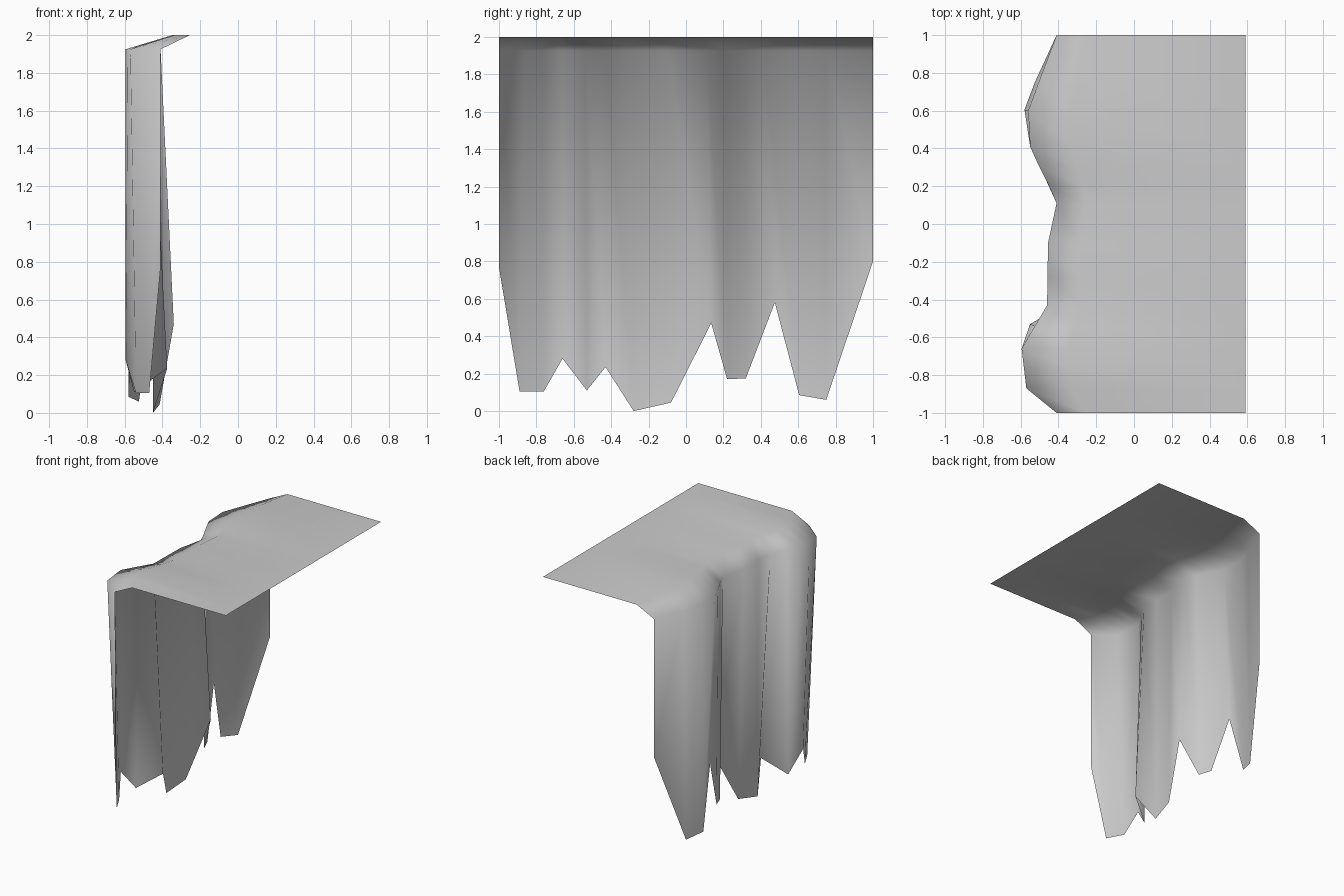
import bpy
import bmesh

cube = bpy.data.objects.get("Cube")
if cube:
    bpy.data.objects.remove(cube, do_unlink=True)

# One flat grey for the cloth
cloth = bpy.data.materials.new("cloth grey")
cloth.use_nodes = True
GREY = (0.6, 0.6, 0.6, 1)
cloth.diffuse_color = GREY
cloth.node_tree.nodes["Principled BSDF"].inputs["Base Color"].default_value = GREY

TOP, BACK_X = 2.0, 0.59

# Pleats, front to back: rim y, rim x, hem y, hem x, hem z
PLEATS = [
    (-1.00, -0.41, -1.00, -0.41, 0.77),
    (-0.87, -0.57, -0.89, -0.47, 0.105),
    (-0.76, -0.583, -0.76, -0.54, 0.105),
    (-0.66, -0.595, -0.66, -0.595, 0.28),
    (-0.54, -0.525, -0.53, -0.55, 0.11),
    (-0.43, -0.46, -0.43, -0.375, 0.235),
    (-0.28, -0.458, -0.28, -0.45, 0.0),
    (-0.10, -0.455, -0.08, -0.415, 0.045),
    (0.11, -0.41, 0.135, -0.34, 0.47),
    (0.20, -0.45, 0.22, -0.46, 0.17),
    (0.31, -0.505, 0.32, -0.50, 0.175),
    (0.41, -0.55, 0.475, -0.55, 0.58),
    (0.60, -0.56, 0.605, -0.58, 0.085),
    (0.75, -0.505, 0.75, -0.525, 0.06),
    (1.00, -0.41, 1.00, -0.41, 0.80),
]

# Each pleat is one strip: back of the shelf, shelf edge, rim, hem
bm = bmesh.new()
columns = []
for rim_y, rim_x, hem_y, hem_x, hem_z in PLEATS:
    edge_x = rim_x * 0.5 - 0.05
    points = [(BACK_X, rim_y, TOP), (edge_x, rim_y, TOP),
              (rim_x, rim_y, 1.925), (hem_x, hem_y, hem_z)]
    columns.append([bm.verts.new(p) for p in points])

for a, b in zip(columns, columns[1:]):
    for i in range(len(a) - 1):
        bm.faces.new((a[i], b[i], b[i + 1], a[i + 1]))

bm.normal_update()
mesh = bpy.data.meshes.new("draped_cloth")
bm.to_mesh(mesh)
bm.free()
mesh.materials.append(cloth)
for face in mesh.polygons:
    face.use_smooth = True
drape = bpy.data.objects.new("draped_cloth", mesh)
bpy.context.collection.objects.link(drape)
